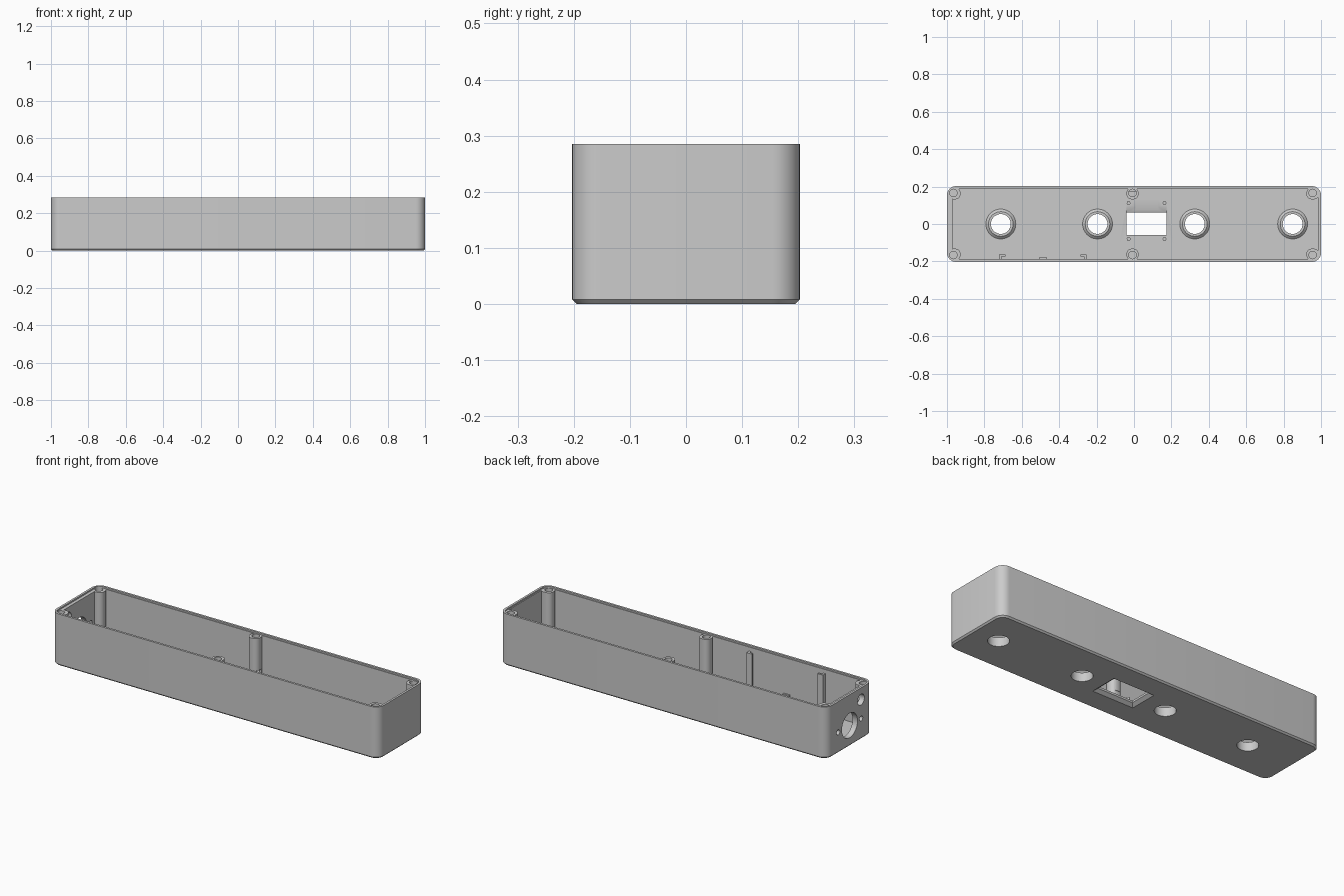
import bpy, bmesh, math

if "Cube" in bpy.data.objects:
    bpy.data.objects.remove(bpy.data.objects["Cube"])

HX, HY, H = 1.0, 0.203, 0.285      # half length, half depth, height
FLOOR = 0.03
POST_TOP = 0.277

gray = bpy.data.materials.new("plastic gray")
gray.diffuse_color = (0.6, 0.6, 0.6, 1)
gray.use_nodes = True
gray.node_tree.nodes["Principled BSDF"].inputs["Base Color"].default_value = gray.diffuse_color


def rect(x0, x1, y0, y1, r=0.0, seg=8):
    """Outline of a rectangle, optionally with round corners."""
    if r == 0:
        return [(x0, y0), (x1, y0), (x1, y1), (x0, y1)]
    pts = []
    corners = [(x1 - r, y1 - r), (x0 + r, y1 - r), (x0 + r, y0 + r), (x1 - r, y0 + r)]
    for q, (cx, cy) in enumerate(corners):
        for i in range(seg + 1):
            a = math.pi / 2 * (q + i / seg)
            pts.append((cx + r * math.cos(a), cy + r * math.sin(a)))
    return pts


def circle(cx, cy, r, n=32):
    return [(cx + r * math.cos(2 * math.pi * i / n),
             cy + r * math.sin(2 * math.pi * i / n)) for i in range(n)]


def loft(name, rings, along_x=False):
    """Solid through a stack of (outline, level) rings, along z or x."""
    bm = bmesh.new()
    loops = []
    for outline, t in rings:
        loops.append([bm.verts.new((t, a, b) if along_x else (a, b, t)) for a, b in outline])
    n = len(loops[0])
    for lo, hi in zip(loops, loops[1:]):
        for i in range(n):
            j = (i + 1) % n
            bm.faces.new((lo[i], lo[j], hi[j], hi[i]))
    bm.faces.new(loops[0][::-1])
    bm.faces.new(loops[-1])
    bmesh.ops.recalc_face_normals(bm, faces=bm.faces)
    mesh = bpy.data.meshes.new(name)
    bm.to_mesh(mesh)
    bm.free()
    obj = bpy.data.objects.new(name, mesh)
    bpy.context.collection.objects.link(obj)
    mesh.materials.append(gray)
    return obj


def prism(name, outline, t0, t1, along_x=False):
    return loft(name, [(outline, t0), (outline, t1)], along_x)


def combine(tool, operation):
    """Apply a boolean to the case and remove the tool."""
    mod = case.modifiers.new(operation, 'BOOLEAN')
    mod.operation, mod.solver, mod.object = operation, 'EXACT', tool
    bpy.context.view_layer.objects.active = case
    bpy.ops.object.modifier_apply(modifier=mod.name)
    bpy.data.objects.remove(tool, do_unlink=True)


def cut(tool):
    combine(tool, 'DIFFERENCE')


def add(tool):
    combine(tool, 'UNION')


# Outer shell with chamfered bottom edge
c = 0.008
outer = rect(-HX, HX, -HY, HY, 0.05)
case = loft("case", [(rect(-HX + c, HX - c, -HY + c, HY - c, 0.05 - c), 0), (outer, c), (outer, H)])

# Cavity and stepped rim for the lid
cut(prism("cavity", rect(-0.97, 0.983, -0.187, 0.187, 0.03), FLOOR, H + 0.1))
cut(prism("rim_step", rect(-0.988, 0.988, -0.191, 0.191, 0.038), POST_TOP, H + 0.1))

# Screw posts at the corners and middle of the long sides
posts = []
for s in (-1, 1):
    for cx, x0, x1 in ((-0.966, -0.992, -0.928), (0.955, 0.922, 0.99), (-0.008, -0.04, 0.024)):
        y0, y1 = sorted((s * 0.132, s * 0.194))
        add(prism("screw_post", rect(x0, x1, y0, y1, 0.028), FLOOR - 0.01, POST_TOP))
        posts.append((cx, s * 0.166))
for cx, cy in posts:
    cut(prism("screw_hole", circle(cx, cy, 0.02, 24), 0.08, H + 0.1))

# Knob bosses with through holes
for cx in (-0.712, -0.195, 0.325, 0.848):
    add(loft("knob_boss", [(circle(cx, 0, 0.08), FLOOR - 0.01), (circle(cx, 0, 0.08), FLOOR + 0.005),
                           (circle(cx, 0, 0.066), FLOOR + 0.018)]))
    cut(prism("knob_hole", circle(cx, 0, 0.053), -0.1, 0.15))

# Display seat, sloped window and connector notch
cut(prism("display_seat", rect(-0.085, 0.22, -0.135, 0.17), FLOOR - 0.005, 0.1))
cut(prism("display_notch", rect(0.01, 0.13, 0.05, 0.135), FLOOR - 0.012, 0.1))
cut(loft("display_slope", [(rect(-0.04, 0.174, -0.06, 0.06), 0.012),
                           (rect(-0.04, 0.174, -0.06, 0.095), 0.026)]))
cut(loft("window_bevel", [(rect(-0.06, 0.194, -0.08, 0.08), -0.001),
                          (rect(-0.04, 0.174, -0.06, 0.06), 0.014)]))
cut(prism("display_slot", rect(0.028, 0.107, -0.092, -0.072), FLOOR - 0.012, 0.1))
for px in (-0.029, 0.163):
    for py in (-0.08, 0.112):
        add(prism("display_peg", circle(px, py, 0.01, 16), 0.015, 0.045))

# Board guides on the front wall: two tall hooks and a low rest
for cx, s in ((-0.705, 1), (-0.27, -1)):
    xa, xb = sorted((cx - s * 0.016, cx - s * 0.004))
    add(prism("guide_leg", rect(xa, xb, -0.195, -0.164), FLOOR - 0.01, 0.255))
    xa, xb = sorted((cx - s * 0.01, cx + s * 0.017))
    add(prism("guide_lip", rect(xa, xb, -0.175, -0.164), FLOOR - 0.01, 0.255))
add(prism("board_rest", rect(-0.505, -0.467, -0.195, -0.177), FLOOR - 0.01, 0.08))

# Socket, screw and switch holes in the left end wall
for cy, cz, r in ((0, 0.115, 0.068), (0.1, 0.115, 0.014), (-0.1, 0.115, 0.014), (-0.098, 0.22, 0.03)):
    cut(prism("end_hole", circle(cy, cz, r), -1.1, -0.92, along_x=True))

# Smooth round surfaces, keep hard edges
bpy.ops.object.select_all(action='DESELECT')
case.select_set(True)
bpy.context.view_layer.objects.active = case
bpy.ops.object.shade_smooth_by_angle(angle=math.radians(30))
